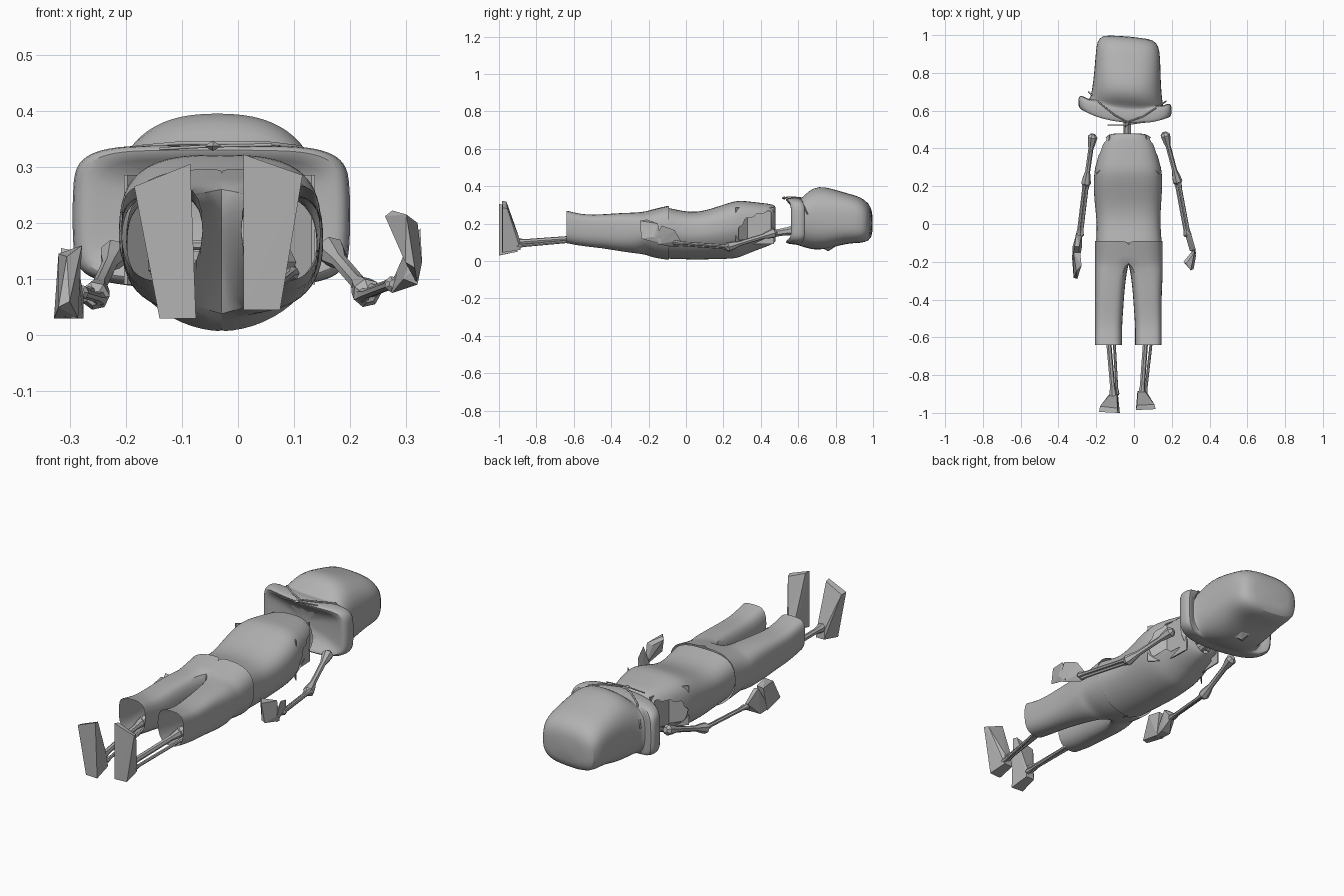
import bpy, bmesh, math
from mathutils import Vector

old = bpy.data.objects.get("Cube")
if old:
    bpy.data.objects.remove(old, do_unlink=True)

grey = bpy.data.materials.new("plain_grey")
grey.use_nodes = True
grey.diffuse_color = (0.45, 0.45, 0.45, 1)
grey.node_tree.nodes["Principled BSDF"].inputs["Base Color"].default_value = grey.diffuse_color


def finish(name, bm, smooth=None, subdivide=0):
    bmesh.ops.recalc_face_normals(bm, faces=bm.faces)
    mesh = bpy.data.meshes.new(name)
    bm.to_mesh(mesh)
    bm.free()
    mesh.materials.append(grey)
    obj = bpy.data.objects.new(name, mesh)
    bpy.context.collection.objects.link(obj)
    if subdivide:
        mod = obj.modifiers.new("rounding", 'SUBSURF')
        mod.levels = mod.render_levels = subdivide
    if smooth:
        bpy.ops.object.select_all(action='DESELECT')
        obj.select_set(True)
        bpy.context.view_layer.objects.active = obj
        bpy.ops.object.shade_smooth_by_angle(angle=math.radians(smooth))
    return obj


def power(v, n):
    return math.copysign(abs(v) ** (2 / n), v)


def section(t, x0, x1, z0, z1, top, bottom, middle=.55):
    """Point at angle t on a rounded outline with its own top and bottom squareness."""
    c, s = math.cos(t), math.sin(t)
    n = top if s >= 0 else bottom
    zm = z0 + (z1 - z0) * middle
    z = zm + power(s, n) * ((z1 - zm) if s >= 0 else (zm - z0))
    return (x0 + x1) / 2 + (x1 - x0) / 2 * power(c, n), z


def skin(bm, loops):
    for a, b in zip(loops, loops[1:]):
        for i in range(len(a)):
            j = (i + 1) % len(a)
            bm.faces.new((a[i], a[j], b[j], b[i]))


def around(n):
    return [math.tau * i / n for i in range(n)]


def hull(name, points):
    bm = bmesh.new()
    for p in points:
        bm.verts.new(p)
    bmesh.ops.convex_hull(bm, input=bm.verts[:])
    bmesh.ops.delete(bm, geom=[v for v in bm.verts if not v.link_faces], context='VERTS')
    return finish(name, bm)


def bone(name, a, b, r, knob=1.7, sides=7):
    """Thin shaft that swells into a knob at both ends."""
    a, b = Vector(a), Vector(b)
    turn = (b - a).to_track_quat('Z', 'Y')
    length = (b - a).length
    k = r * knob
    profile = [(-k * .6, k * .5), (0, k), (k * 1.3, k * .8), (k * 2.4, r),
               (length - k * 2.4, r), (length - k * 1.3, k * .8),
               (length, k), (length + k * .6, k * .5)]
    bm = bmesh.new()
    loops = [[bm.verts.new(a + turn @ Vector((q * math.cos(t), q * math.sin(t), h)))
              for t in around(sides)] for h, q in profile]
    skin(bm, loops)
    bm.faces.new(loops[0])
    bm.faces.new(loops[-1])
    return finish(name, bm, 40)


def wire(name, points, r):
    curve = bpy.data.curves.new(name, 'CURVE')
    curve.dimensions = '3D'
    curve.bevel_depth = r
    curve.bevel_resolution = 1
    s = curve.splines.new('POLY')
    s.points.add(len(points) - 1)
    for q, p in zip(s.points, points):
        q.co = (*p, 1)
    curve.materials.append(grey)
    bpy.context.collection.objects.link(bpy.data.objects.new(name, curve))


# Hat: rolled boxy brim and slouched crown in one skin
# (y, left x, right x, low z, high z, side curl, squareness)
hat_rings = [
    (.575, -.20, .11, .14, .29, .02, 4), (.54, -.26, .165, .115, .315, .04, 5),
    (.528, -.282, .187, .10, .332, .055, 5), (.54, -.295, .20, .092, .338, .06, 5),
    (.575, -.297, .202, .088, .34, .068, 5), (.598, -.285, .19, .085, .337, .065, 4.5),
    (.61, -.255, .165, .08, .335, .04, 3.5), (.63, -.238, .155, .075, .345, .01, 2.8),
    (.66, -.23, .152, .065, .378, 0, 2.4), (.71, -.22, .146, .058, .402, 0, 2.4),
    (.78, -.212, .142, .07, .388, 0, 2.6), (.86, -.205, .14, .095, .362, 0, 2.8),
    (.93, -.20, .137, .095, .345, 0, 2.8), (.975, -.185, .122, .105, .31, 0, 2.8),
    (.993, -.14, .08, .14, .265, 0, 2.8)]
bm = bmesh.new()
loops = []
for y, x0, x1, z0, z1, curl, n in hat_rings:
    loop = []
    for t in around(32):
        x, z = section(t, x0, x1, z0, z1, n, n + .3, .5)
        u = (2 * x - x0 - x1) / (x1 - x0)
        loop.append(bm.verts.new((x, y + curl * u * u - .045 * (x1 - x0) * u, z)))
    loops.append(loop)
skin(bm, loops)
bm.faces.new(loops[0])
bm.faces.new(loops[-1])
finish("hat", bm, 50, 1)
hull("hat_back_patch", [(-.08, .72, .075), (.01, .73, .075), (-.06, .81, .085),
                        (0, .80, .085), (-.035, .76, .052)])

# Hat cord and its small pin
wire("hat_cord", [(-.24, .70, .25), (-.18, .64, .335), (-.10, .575, .342),
                  (-.035, .54, .342), (.05, .57, .342), (.11, .61, .335), (.17, .65, .25)], .004)
wire("hat_pin", [(-.14, .525, .332), (-.045, .525, .337), (.06, .54, .339)], .003)
hull("pin_knot", [(x - .045, y + .525, z + .337) for x, y, z in
                  [(.016, 0, 0), (-.016, 0, 0), (0, .014, 0), (0, -.014, 0), (0, 0, .009), (0, 0, -.009)]])

# Sleeveless shirt with slanting armholes
shirt_rings = [
    (-.10, -.20, .148, .012, .285), (-.05, -.198, .143, .01, .275), (.02, -.198, .14, .008, .26),
    (.10, -.208, .143, .008, .268), (.18, -.214, .15, .01, .295), (.25, -.213, .15, .012, .318),
    (.28, -.209, .146, .018, .322), (.31, -.203, .14, .03, .322), (.34, -.196, .133, .042, .318),
    (.37, -.188, .125, .055, .315), (.40, -.178, .116, .065, .311), (.43, -.167, .105, .077, .308),
    (.455, -.153, .092, .087, .304), (.475, -.135, .07, .10, .298), (.479, -.10, .035, .105, .285)]
bm = bmesh.new()
skin(bm, [[bm.verts.new((p[0], y, p[1])) for p in (section(t, *box, 3, 1.8) for t in around(36))]
          for y, *box in shirt_rings])
bmesh.ops.delete(bm, context='FACES', geom=[
    f for f in bm.faces for p in [f.calc_center_median()]
    if .28 < p.y < .46 and .12 < p.z < .2 + (p.y - .28) * .45 and abs(p.x + .033) > .085])
finish("shirt", bm, 50, 1)

# Lining that closes each armhole from inside
for side, sign in (("right", -1), ("left", 1)):
    for part, path in (("front", ((.17, .265), (.105, .33))), ("side", ((.105, .33), (.10, .47)))):
        hull(f"{side}_armhole_{part}_lining", [
            (-.033 + sign * (w - d), y, z) for w, y in path for d in (0, .006) for z in (.09, .285)])

# Trousers: half a hip outline on each side, parting into square legs
half = [-math.pi / 2 + math.pi * i / 14 for i in range(15)]
full = [math.radians(-110 + 220 * i / 14) for i in range(15)] + [math.radians(a) for a in (145, 180, 215)]
# (y, parting, low z, high z)
leg_rings = [(-.09, 0, .006, .297), (-.12, 0, .01, .29), (-.17, 0, .018, .278), (-.215, 0, .03, .268),
             (-.235, .35, .034, .264), (-.28, .6, .04, .26), (-.36, .8, .052, .257), (-.45, .9, .068, .25),
             (-.53, 1, .076, .247), (-.59, 1, .085, .258), (-.64, 1, .095, .27)]
for side, sign, waist, knee, cuff_in in (("right", -1, -.208, -.208, -.06), ("left", 1, .153, .147, .003)):
    mid = -.029
    bm = bmesh.new()
    loops = []
    for y, f, z0, z1 in leg_rings:
        reach = abs((waist if f < .8 else knee) - mid)
        gap = abs(cuff_in - mid) * f
        loop = []
        hips = [section(t, -reach, reach, z0, z1, 3, 1.9) for t in half]
        low, high = hips[0][1], hips[-1][1]
        hips += [(0, high + (low - high) * k / 4) for k in (1, 2, 3)]
        for (hx, hz), t in zip(hips, full):
            lx, lz = section(t, gap, reach, z0, z1, 3.6, 2.6)
            loop.append(bm.verts.new((mid + sign * (hx + (lx - hx) * f), y, hz + (lz - hz) * f)))
        loops.append(loop)
    skin(bm, loops)
    # open the hidden seam between the two halves
    bmesh.ops.delete(bm, context='FACES', geom=[
        f for f in bm.faces if all(abs(v.co.x - mid) < .001 for v in f.verts)])
    finish(side + "_trouser_half", bm, 60, 1)

# Spine, neck, pelvis and collar bones
bone("spine", (-.035, -.15, .11), (-.035, .45, .13), .016, 1.3)
bone("neck", (-.035, .42, .14), (-.035, .58, .165), .02, 1.4)
bone("pelvis", (-.12, -.15, .12), (.05, -.15, .12), .025, 1.5)
bone("collar_bone", (-.13, .44, .16), (.06, .44, .16), .009, 1.3)

# Arms: shoulder, elbow, wrist
arms = {"right": [(-.22, .46, .145), (-.255, .215, .07), (-.288, -.06, .08)],
        "left": [(.165, .47, .15), (.23, .225, .075), (.283, -.06, .095)]}
for side, (shoulder, elbow, wrist) in arms.items():
    bone(side + "_upper_arm", shoulder, elbow, .014, 1.9)
    sign = 1 if side == "left" else -1
    for k, shift in enumerate((-.008, .008)):
        offset = Vector((shift * sign, 0, shift * .5))
        bone(f"{side}_forearm_{k}", Vector(elbow) + offset, Vector(wrist) + offset, .009, 1.6)

# Hands: curled mitts
hull("left_palm", [(.268, -.04, .08), (.285, -.03, .11), (.305, -.06, .165), (.275, -.07, .075),
                   (.32, -.15, .09), (.328, -.16, .13), (.325, -.13, .19), (.295, -.14, .10)])
hull("left_fingers", [(.32, -.13, .09), (.328, -.17, .13), (.32, -.15, .20), (.295, -.16, .19),
                      (.275, -.21, .222), (.262, -.20, .212), (.30, -.245, .215), (.315, -.24, .12), (.298, -.24, .13)])
hull("right_palm", [(-.275, -.05, .07), (-.305, -.05, .10), (-.325, -.12, .03), (-.275, -.12, .03),
                    (-.315, -.12, .155), (-.29, -.12, .15), (-.328, -.19, .035), (-.29, -.19, .03)])
hull("right_fingers", [(-.328, -.17, .03), (-.285, -.17, .03), (-.32, -.15, .145), (-.285, -.15, .15),
                       (-.32, -.285, .05), (-.30, -.29, .06), (-.305, -.25, .14), (-.278, -.22, .16)])

# Legs: thigh and shin pair
for side, x, foot_x in (("right", -.13, -.11), ("left", .075, .04)):
    bone(side + "_thigh", (x, -.18, .12), (x, -.55, .13), .017, 1.7)
    bone(side + "_shin", (x - .01, -.56, .125), (foot_x, -.91, .10), .014, 1.6)
    bone(side + "_calf_bone", (x + .022, -.57, .11), (foot_x + .02, -.90, .08), .008, 1.6)

# Feet: flat soles facing forward, wedge uppers
hull("right_foot", [(-.185, -.995, .265), (-.085, -1, .305), (-.075, -1, .03), (-.14, -.995, .03),
                    (-.18, -.965, .262), (-.088, -.975, .30), (-.085, -.90, .05),
                    (-.13, -.90, .05), (-.09, -.905, .11), (-.13, -.905, .10)])
hull("left_foot", [(.01, -.985, .322), (.115, -.98, .285), (.075, -.98, .045), (.01, -.985, .045),
                   (.015, -.96, .318), (.108, -.955, .28), (.065, -.885, .06),
                   (.018, -.885, .06), (.06, -.89, .12), (.02, -.89, .12)])
